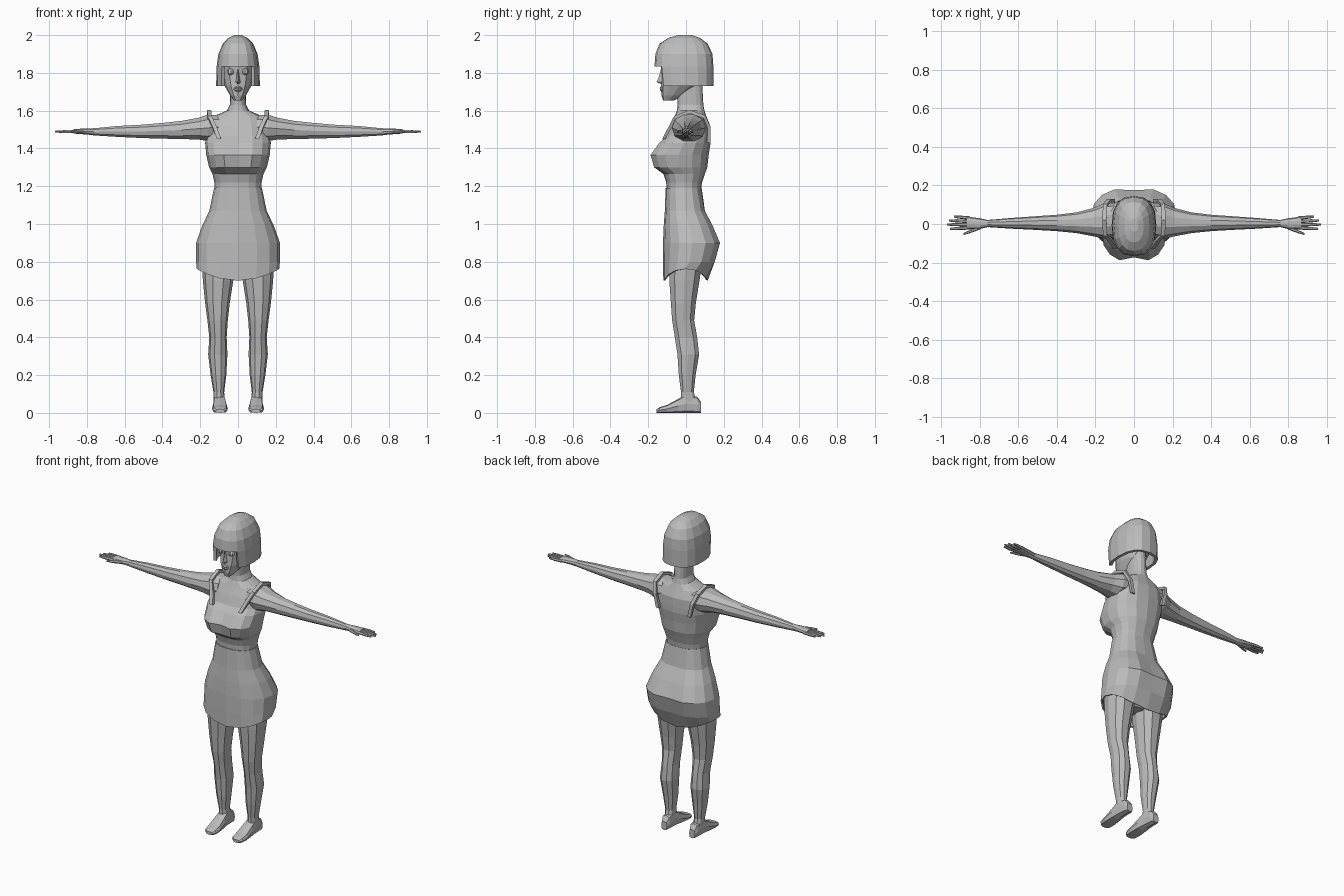
import bpy, bmesh, math
from mathutils import Vector

grey = bpy.data.materials.new("plain_grey")
grey.diffuse_color = (0.5, 0.5, 0.5, 1)


def oval(u0, u1, v0, v1, n=16, e=2.4):
    """Closed superellipse section filling the given bounds."""
    pts = []
    for k in range(n):
        a = 2 * math.pi * k / n
        c, s = round(math.cos(a), 6), round(math.sin(a), 6)
        pts.append(((u0 + u1) / 2 + (u1 - u0) / 2 * math.copysign(abs(c) ** (2 / e), c),
                    (v0 + v1) / 2 + (v1 - v0) / 2 * math.copysign(abs(s) ** (2 / e), s)))
    return pts


def loft(name, rings, caps=(True, True), mirror=False, thick=0, drop=None):
    """Skin a list of point rings; optional mirror, shell and face removal."""
    bm = bmesh.new()
    rows = [[bm.verts.new(p) for p in r] for r in rings]
    n = len(rows[0])
    for a, b in zip(rows, rows[1:]):
        for k in range(n):
            bm.faces.new((a[k], a[(k + 1) % n], b[(k + 1) % n], b[k]))
    if caps[0]:
        bm.faces.new(rows[0][::-1])
    if caps[1]:
        bm.faces.new(rows[-1])
    if drop:
        bmesh.ops.delete(bm, geom=[f for f in bm.faces if drop(f.calc_center_median())],
                         context='FACES')
    bmesh.ops.recalc_face_normals(bm, faces=bm.faces)
    me = bpy.data.meshes.new(name)
    bm.to_mesh(me)
    bm.free()
    me.materials.append(grey)
    ob = bpy.data.objects.new(name, me)
    bpy.context.collection.objects.link(ob)
    if thick:
        m = ob.modifiers.new("shell", 'SOLIDIFY')
        m.thickness, m.offset = thick, -1
    if mirror:
        ob.modifiers.new("mirror", 'MIRROR')
    return ob


def level(z, x0, x1, y0, y1, n=16, e=2.4):
    return [Vector((u, v, z)) for u, v in oval(x0, x1, y0, y1, n, e)]


def across(x, y0, y1, z0, z1, n=10, e=2.1):
    return [Vector((x, u, v)) for u, v in oval(y0, y1, z0, z1, n, e)]


# Torso and neck: height, half width, front, back, cleft depth
body = [(.74, .05, -.04, .05, 0), (.82, .15, -.09, .10, 0), (1.0, .15, -.10, .10, 0),
        (1.17, .122, -.102, .078, 0), (1.22, .125, -.105, .085, 0),
        (1.265, .135, -.12, .10, 0), (1.30, .153, -.178, .113, .015),
        (1.365, .168, -.198, .12, .025), (1.43, .174, -.15, .13, .02),
        (1.465, .168, -.11, .13, .005), (1.52, .16, -.085, .128, 0),
        (1.57, .13, -.06, .108, 0), (1.60, .06, -.048, .098, 0),
        (1.63, .043, -.045, .092, 0), (1.76, .042, -.05, .085, 0)]
rings = []
for z, w, f, b, cleft in body:
    r = level(z, -w, w, f, b)
    r[12].y += cleft
    rings.append(r)
loft("torso_and_neck", rings)

# Skirt with a hem that dips at front and back
rings = []
for z, w, f, b, cleft in [(.70, .218, -.12, .115, 0), (.80, .222, -.122, .16, .008),
                          (.90, .222, -.122, .19, .015), (.99, .19, -.118, .15, .012),
                          (1.07, .152, -.112, .105, .005), (1.19, .127, -.108, .083, 0)]:
    r = level(z, -w, w, f, b)
    r[4].y -= cleft
    if z < .75:
        for p in r:
            p.z += .062 * (p.x / w) ** 2
    rings.append(r)
loft("skirt", rings, (False, False), thick=.01)

# Shoulder straps
path = [(.10, -.118, 1.45), (.125, -.082, 1.515), (.15, -.057, 1.565), (.153, .02, 1.595),
        (.15, .098, 1.567), (.13, .122, 1.51), (.11, .12, 1.43)]
rings = []
for p in map(Vector, path):
    out = Vector((0, p.y - .02, p.z - 1.47)).normalized() * .009
    side = Vector((.011, 0, 0))
    rings.append([p + side + out, p - side + out, p - side - out, p + side - out])
loft("shoulder_strap", rings, mirror=True)

# Arms with palms
loft("arm", [across(*r) for r in [
    (.10, -.07, .11, 1.45, 1.58), (.16, -.075, .105, 1.435, 1.582),
    (.21, -.064, .083, 1.445, 1.565), (.30, -.047, .06, 1.447, 1.548),
    (.40, -.037, .048, 1.45, 1.537), (.50, -.031, .041, 1.453, 1.528),
    (.64, -.024, .031, 1.46, 1.52), (.76, -.016, .021, 1.468, 1.508),
    (.80, -.026, .03, 1.473, 1.507), (.87, -.028, .039, 1.478, 1.503)]], mirror=True)

# Fingers and thumb: start x, y and end x, y
for i, (x0, y0, x1, y1) in enumerate([(.85, .031, .935, .038), (.86, .014, .96, .018),
                                      (.86, -.003, .97, -.003), (.855, -.02, .955, -.025),
                                      (.80, -.02, .885, -.052)]):
    rings = []
    for t, r in ((0, .009), (.6, .0085), (1, .005)):
        x, y = x0 + (x1 - x0) * t, y0 + (y1 - y0) * t
        rings.append(across(x, y - r, y + r, 1.489 - r, 1.489 + r, 6, 2))
    loft("thumb" if i == 4 else f"finger_{i + 1}", rings, mirror=True)

# Legs: height, inner x, outer x, front, back
loft("leg", [level(z, a, b, f, k, 10, 2.2) for z, a, b, f, k in [
    (.05, .07, .128, -.03, .06), (.11, .073, .13, -.028, .043),
    (.20, .062, .145, -.04, .053), (.31, .056, .158, -.048, .072),
    (.40, .06, .152, -.062, .062), (.49, .054, .162, -.076, .046),
    (.58, .044, .174, -.083, .055), (.70, .025, .186, -.092, .075),
    (.86, .012, .195, -.095, .10)]], mirror=True)

# Feet: y, inner x, outer x, height
loft("foot", [[Vector((u, y, max(v, 0))) for u, v in oval(a, b, 0, h, 8, 3.2)] for y, a, b, h in [
    (.08, .078, .118, .055), (.06, .07, .126, .085), (.0, .066, .13, .10),
    (-.04, .06, .134, .075), (-.10, .054, .138, .042), (-.14, .056, .134, .03),
    (-.155, .072, .118, .02)]], mirror=True)

# Head
loft("head", [level(z, -w, w, f, b, 12, 2.2) for z, w, f, b in [
    (1.655, .022, -.122, -.06), (1.68, .042, -.13, -.01), (1.73, .07, -.132, .06),
    (1.79, .084, -.128, .10), (1.84, .088, -.134, .11), (1.92, .07, -.11, .09)]])

# Nose and lips
loft("nose", [[Vector((w, -.12, z)), Vector((0, f, z)), Vector((-w, -.12, z))] for z, w, f in [
    (1.742, .012, -.135), (1.752, .016, -.156), (1.78, .01, -.143), (1.82, .007, -.133)]])
loft("lips", [level(z, -w, w, f, -.11, 8, 2) for z, w, f in [
    (1.70, .012, -.131), (1.71, .022, -.139), (1.716, .024, -.135),
    (1.722, .02, -.139), (1.73, .01, -.132)]])

# Eyes
loft("eye", [level(1.806 + .018 * math.sin(a), .038 - .018 * math.cos(a), .038 + .018 * math.cos(a),
                   -.115 - .018 * math.cos(a), -.115 + .018 * math.cos(a), 8, 2)
             for a in (-1.4, -.8, -.3, .3, .8, 1.4)], mirror=True)

# Bobbed hair with a fringe: the lowest band is open at the face
loft("hair", [level(z, -w, w, f, b, 16, 2.5) for z, w, f, b in [
    (1.73, .116, -.155, .145), (1.835, .113, -.167, .145), (1.90, .104, -.162, .14),
    (1.955, .08, -.14, .115), (1.985, .05, -.095, .075), (2.0, .02, -.04, .03)]],
    (False, True), thick=.018, drop=lambda c: c.z < 1.83 and c.y < -.11)
